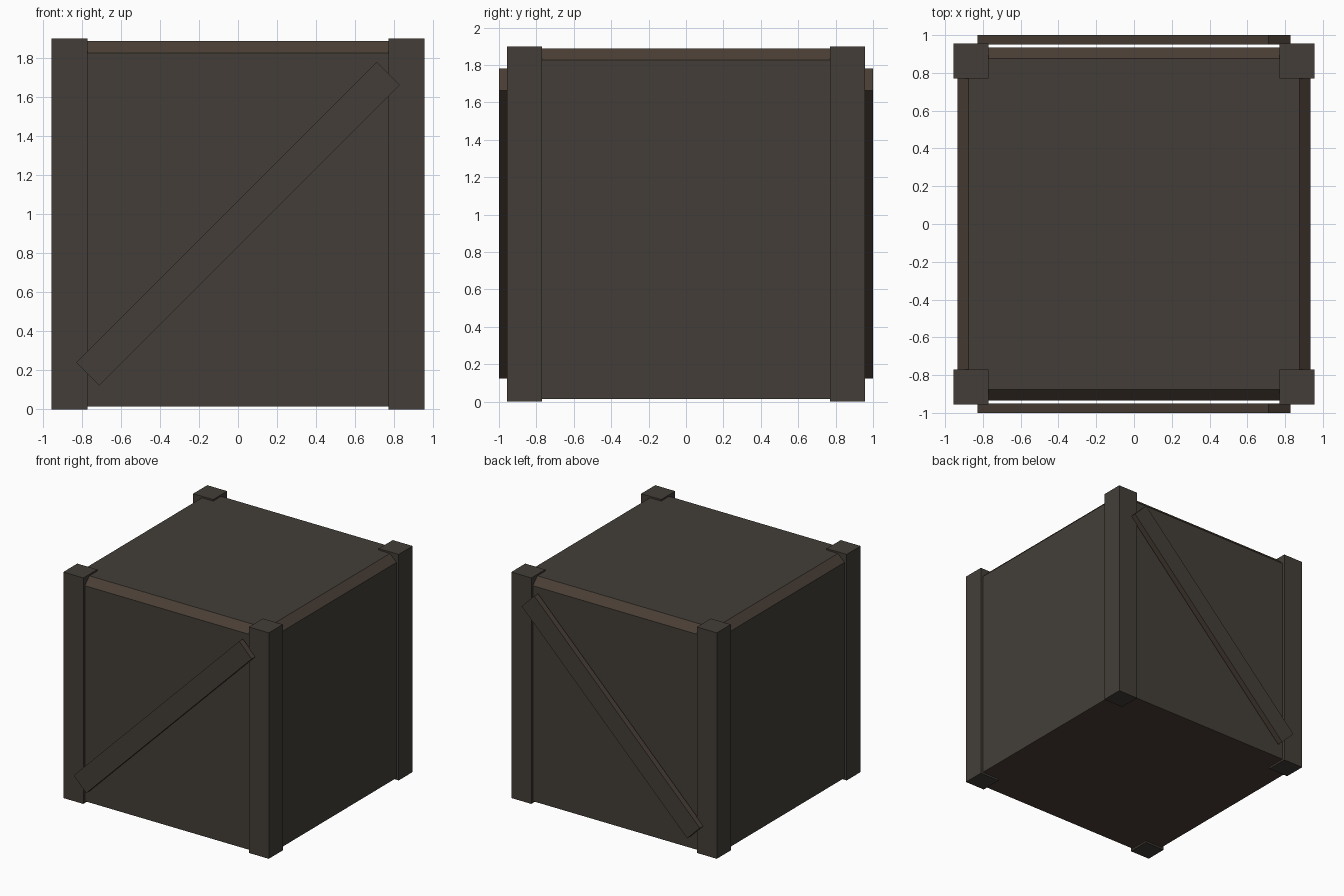
import bpy, bmesh, math
from mathutils import Matrix, Vector

if "Cube" in bpy.data.objects:
    bpy.data.objects.remove(bpy.data.objects["Cube"])


def material(name, rgb):
    m = bpy.data.materials.new(name)
    m.diffuse_color = (*rgb, 1)
    m.use_nodes = True
    m.node_tree.nodes["Principled BSDF"].inputs["Base Color"].default_value = m.diffuse_color
    return m


GREY = material("weathered_grey_wood", (0.0560, 0.0480, 0.0390))
BROWN = material("worn_brown_wood", (0.0680, 0.0490, 0.0360))


def finish(name, bm, brown_rule=None):
    bmesh.ops.recalc_face_normals(bm, faces=bm.faces)
    bm.normal_update()
    if brown_rule:
        for f in bm.faces:
            f.material_index = int(brown_rule(f.normal))
    mesh = bpy.data.meshes.new(name)
    bm.to_mesh(mesh)
    bm.free()
    mesh.materials.append(GREY)
    mesh.materials.append(BROWN)
    ob = bpy.data.objects.new(name, mesh)
    bpy.context.collection.objects.link(ob)
    return ob


def box(size, centre, turn=Matrix()):
    bm = bmesh.new()
    bmesh.ops.create_cube(bm, size=1)
    bm.transform(Matrix.Translation(centre) @ turn @ Matrix.Diagonal((*size, 1)))
    return bm


# crate body: its four top edges are bevelled
bm = box((1.87, 1.87, 1.872), (0, 0, 0.951))
top_edges = [e for e in bm.edges if all(v.co.z > 1.8 for v in e.verts)]
bmesh.ops.bevel(bm, geom=top_edges, offset=0.06, segments=1, affect='EDGES')
finish("crate_body", bm, lambda n: 0.2 < n.z < 0.9 or n.z < -0.9)

# corner posts, slightly proud of the body
for sx, xname in ((-1, "left"), (1, "right")):
    for sy, yname in ((-1, "front"), (1, "back")):
        bm = box((0.186, 0.186, 1.9), (sx * 0.863, sy * 0.863, 0.95))
        finish(f"corner_post_{yname}_{xname}", bm)

# diagonal braces across the front and the back, with brown cut edges
tilt = Matrix.Rotation(-math.pi / 4, 4, 'Y')
for sy, yname in ((-1, "front"), (1, "back")):
    bm = box((2.178, 0.05, 0.166), (0, sy * 0.975, 0.952), tilt)
    finish(f"diagonal_brace_{yname}", bm, lambda n: abs(n.y) < 0.5)
